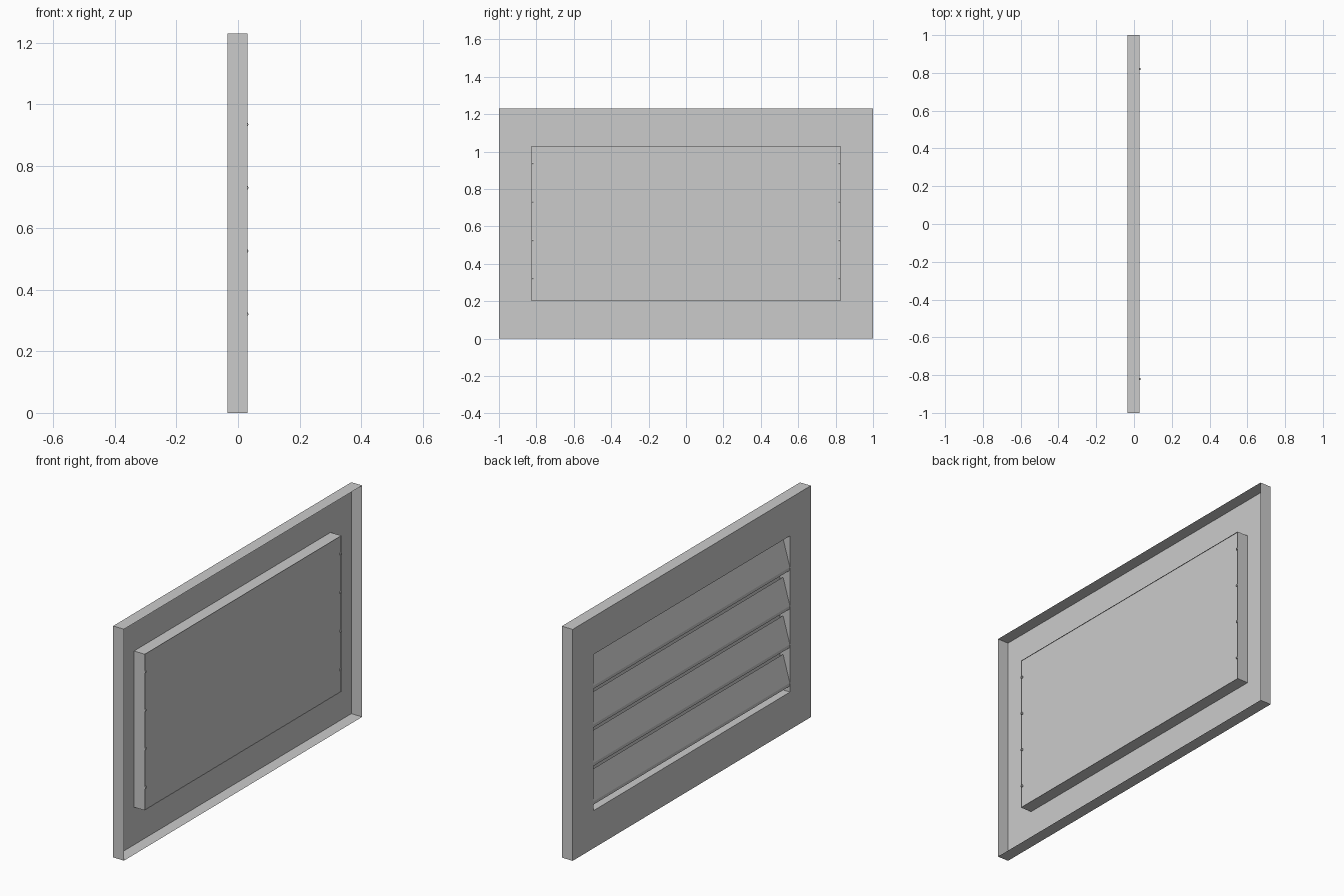
import bpy, bmesh

if "Cube" in bpy.data.objects:
    bpy.data.objects.remove(bpy.data.objects["Cube"])

FRONT, BACK = -0.034, 0.030      # frame depth along x
OUT = (-1.0, 1.0, 0.0, 1.23)     # y0, y1, z0, z1
INN = (-0.825, 0.825, 0.20, 1.03)


def finish(name, bm):
    bmesh.ops.recalc_face_normals(bm, faces=bm.faces)
    me = bpy.data.meshes.new(name)
    bm.to_mesh(me)
    bm.free()
    ob = bpy.data.objects.new(name, me)
    bpy.context.collection.objects.link(ob)
    return ob


def loop(bm, rect, x):
    y0, y1, z0, z1 = rect
    return [bm.verts.new((x, y, z)) for y, z in
            ((y0, z0), (y1, z0), (y1, z1), (y0, z1))]


def bridge(bm, a, b):
    for i in range(4):
        j = (i + 1) % 4
        bm.faces.new((a[i], a[j], b[j], b[i]))


def prism(name, profile, y0, y1):
    """Extrude an (x, z) profile along y."""
    bm = bmesh.new()
    face = bm.faces.new([bm.verts.new((x, y0, z)) for x, z in profile])
    ext = bmesh.ops.extrude_face_region(bm, geom=[face])
    for v in ext["geom"]:
        if isinstance(v, bmesh.types.BMVert):
            v.co.y = y1
    return finish(name, bm)


# Sheet frame: outer lip, front face with opening, inner sleeve
bm = bmesh.new()
rings = [loop(bm, OUT, BACK), loop(bm, OUT, FRONT),
         loop(bm, INN, FRONT), loop(bm, INN, BACK)]
for a, b in zip(rings, rings[1:]):
    bridge(bm, a, b)
finish("vent_frame", bm)

# Closing sheet, set slightly inside the sleeve
bm = bmesh.new()
bm.faces.new(loop(bm, INN, 0.026))
finish("back_panel", bm)

# Tilted louvre blades and their small pivot pins
for i in range(4):
    z = 0.32 + 0.205 * i
    blade = [(-0.033, z - 0.072), (-0.030, z - 0.091),
             (0.018, z + 0.060), (0.007, z + 0.070)]
    prism(f"louvre_{i + 1}", blade, INN[0], INN[1])
    pin = [(0.026, z - 0.005), (0.032, z - 0.005),
           (0.034, z), (0.032, z + 0.005), (0.026, z + 0.005)]
    for side in (-1, 1):
        prism(f"pivot_pin_{i + 1}", pin, side * 0.815, side * 0.825)
